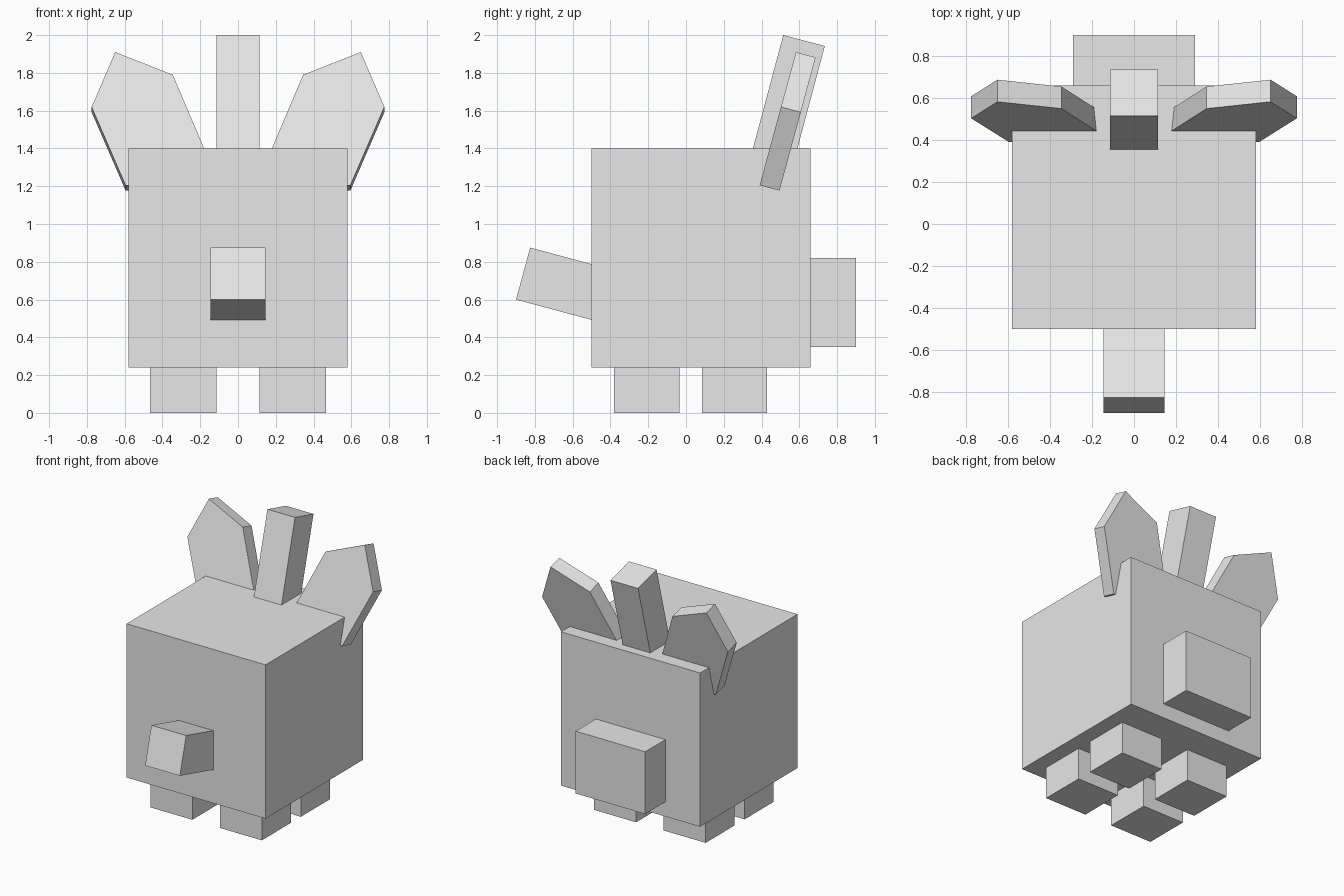
import bpy
import bmesh
from mathutils import Vector

if "Cube" in bpy.data.objects:
    bpy.data.objects.remove(bpy.data.objects["Cube"])

grey = bpy.data.materials.new("plain_grey")
grey.diffuse_color = (0.8, 0.8, 0.8, 1)
grey.use_nodes = True
grey.node_tree.nodes["Principled BSDF"].inputs["Base Color"].default_value = grey.diffuse_color


def prism(name, profile, offset):
    """Extrude a closed flat profile along an offset vector."""
    bm = bmesh.new()
    face = bm.faces.new([bm.verts.new(p) for p in profile])
    new = bmesh.ops.extrude_face_region(bm, geom=[face])["geom"]
    top = [v for v in new if isinstance(v, bmesh.types.BMVert)]
    bmesh.ops.translate(bm, verts=top, vec=offset)
    if not any(len(f.verts) == len(profile) and all(v not in top for v in f.verts)
               for f in bm.faces):
        bm.faces.new([v for v in bm.verts if v not in top])
    bmesh.ops.recalc_face_normals(bm, faces=bm.faces)
    mesh = bpy.data.meshes.new(name)
    bm.to_mesh(mesh)
    bm.free()
    mesh.materials.append(grey)
    obj = bpy.data.objects.new(name, mesh)
    bpy.context.collection.objects.link(obj)
    return obj


def box(name, x, y, z):
    """Axis-aligned block from (min, max) ranges."""
    profile = [(x[0], y[0], z[0]), (x[1], y[0], z[0]),
               (x[1], y[1], z[0]), (x[0], y[1], z[0])]
    return prism(name, profile, Vector((0, 0, z[1] - z[0])))


def tilted_bar(name, half_width, a, b, along):
    """Bar whose end edge runs a-b in (y, z), running by 'along' into the body."""
    w, d = half_width, Vector((0, *along))
    profile = [(-w, *a), (w, *a), (w, *b), (-w, *b)]
    return prism(name, profile, d)


# Body and tail
box("body", (-0.58, 0.58), (-0.5, 0.66), (0.24, 1.4))
box("tail", (-0.29, 0.29), (0.62, 0.9), (0.35, 0.82))

# Snout and crest, both leaning by 15 degrees
tilted_bar("snout", 0.145, (-0.9, 0.6), (-0.825, 0.875), (0.48, -0.129))
tilted_bar("crest", 0.115, (0.515, 2.0), (0.735, 1.942), (-0.207, -0.773))

# Mirrored feet and ears
EAR = [(0.65, 1.91), (0.345, 1.79), (0.175, 1.39),
       (0.095, 1.205), (0.595, 1.205), (0.775, 1.62)]
for side, s in (("left", -1), ("right", 1)):
    xs = sorted((s * 0.115, s * 0.465))
    box(side + "_front_foot", xs, (-0.38, -0.035), (0, 0.25))
    box(side + "_back_foot", xs, (0.085, 0.43), (0, 0.25))
    outline = [(s * x, 0.39 + (z - 1.205) * 0.272, z) for x, z in EAR]
    prism(side + "_ear", outline, Vector((0, 0.105, -0.028)))
